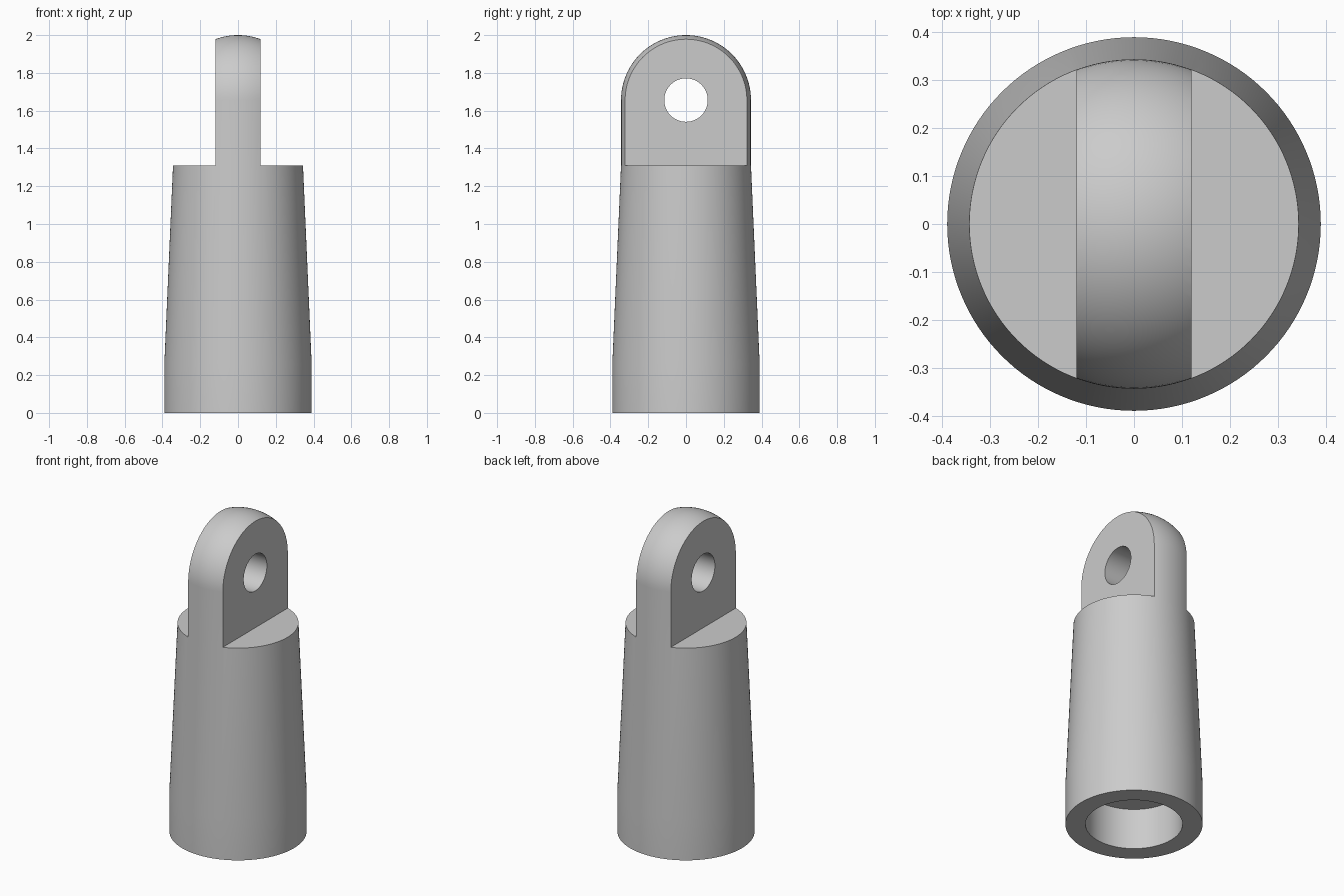
import bpy, bmesh, math
from mathutils import Matrix

if "Cube" in bpy.data.objects:
    bpy.data.objects.remove(bpy.data.objects["Cube"])

SEG = 128
R_BASE, R_TOP = 0.39, 0.344
SHOULDER_Z, EYE_Z = 1.31, 1.656

mat = bpy.data.materials.new("light grey")
mat.diffuse_color = (0.6, 0.6, 0.6, 1)
mat.use_nodes = True
mat.node_tree.nodes["Principled BSDF"].inputs["Base Color"].default_value = mat.diffuse_color


def to_object(name, bm, helper=False):
    bmesh.ops.recalc_face_normals(bm, faces=bm.faces)
    me = bpy.data.meshes.new(name)
    bm.to_mesh(me)
    bm.free()
    ob = bpy.data.objects.new(name, me)
    me.materials.append(mat)
    bpy.context.collection.objects.link(ob)
    ob.hide_render = helper
    return ob


def lathe(name, profile):
    bm = bmesh.new()
    verts = [bm.verts.new((r, 0, z)) for r, z in profile]
    edges = [bm.edges.new(p) for p in zip(verts, verts[1:])]
    bmesh.ops.spin(bm, geom=verts + edges, cent=(0, 0, 0), axis=(0, 0, 1),
                   angle=2 * math.pi, steps=SEG)
    bmesh.ops.remove_doubles(bm, verts=bm.verts, dist=1e-5)
    return to_object(name, bm)


# Socket body: blind bore, straight collar, taper, round-topped end
dome = [(R_TOP * math.cos(a), EYE_Z + R_TOP * math.sin(a))
        for a in (i * math.pi / 48 for i in range(24))]
profile = [(0, 0.257), (0.276, 0.257), (0.276, 0), (R_BASE, 0),
           (R_BASE, 0.26), (R_TOP, SHOULDER_Z)] + dome + [(0, EYE_Z + R_TOP)]
body = lathe("rod_end_socket", profile)

# Cutters: the two sides of the tongue and the pin hole
cutters = []
for side in (-1, 1):
    bm = bmesh.new()
    bmesh.ops.create_cube(bm, size=1, matrix=Matrix.Translation((side * 0.62, 0, SHOULDER_Z + 0.5))
                          @ Matrix.Diagonal((1, 2, 1, 1)))
    cutters.append(to_object("side_cutter", bm, True))
bm = bmesh.new()
bmesh.ops.create_cone(bm, cap_ends=True, segments=64, radius1=0.115, radius2=0.115, depth=1,
                      matrix=Matrix.Translation((0, 0, EYE_Z)) @ Matrix.Rotation(math.pi / 2, 4, 'Y'))
cutters.append(to_object("pin_hole_cutter", bm, True))

bpy.context.view_layer.objects.active = body
body.select_set(True)
for c in cutters:
    m = body.modifiers.new("cut", 'BOOLEAN')
    m.operation, m.solver, m.object = 'DIFFERENCE', 'EXACT', c
    bpy.ops.object.modifier_apply(modifier=m.name)
for c in cutters:
    bpy.data.objects.remove(c)

bpy.ops.object.shade_smooth_by_angle(angle=math.radians(30))
